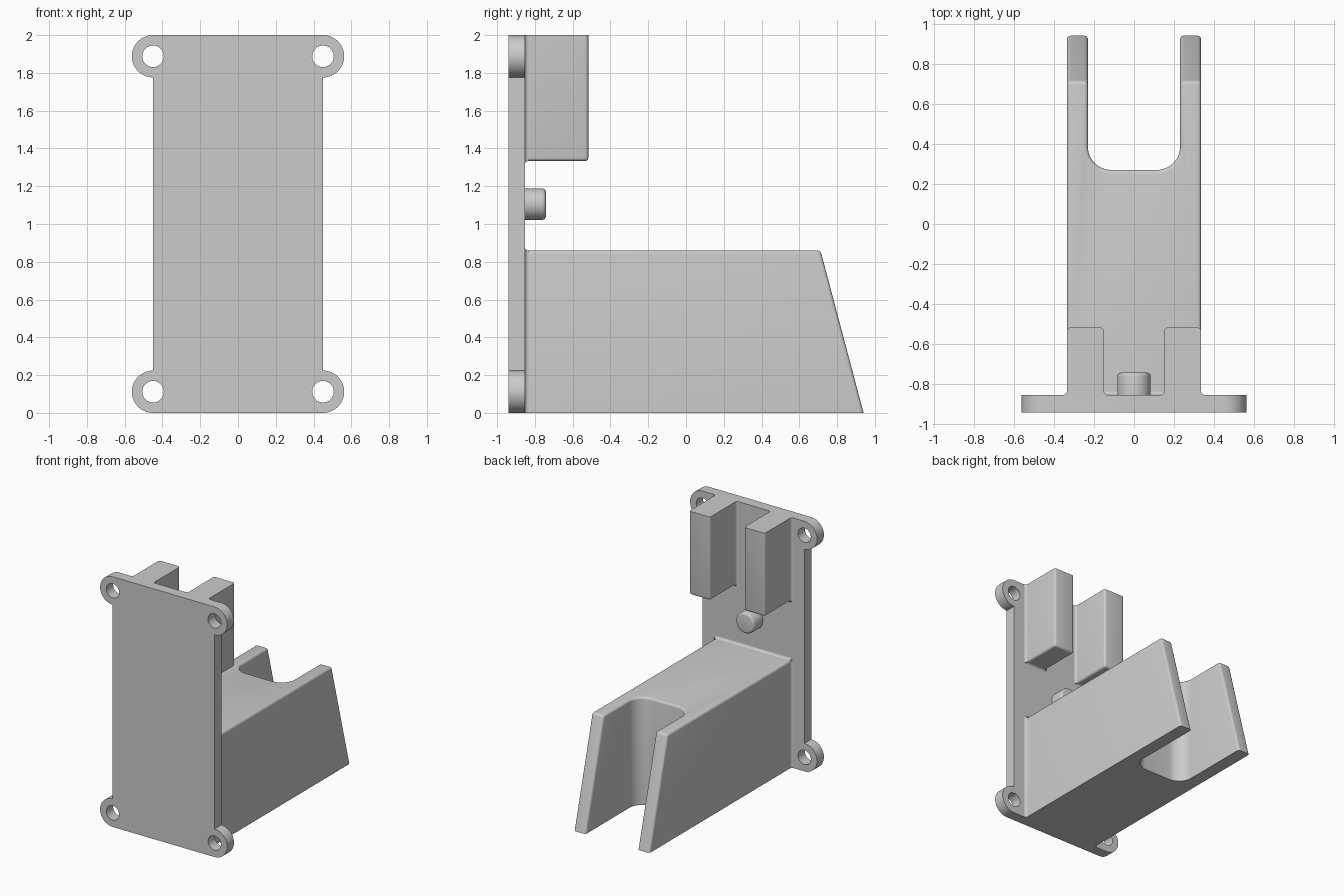
import bpy, bmesh
from math import pi, sin, cos
from mathutils import Matrix

cube = bpy.data.objects.get("Cube")
if cube:
    bpy.data.objects.remove(cube, do_unlink=True)

grey = bpy.data.materials.new("plain_grey")
grey.use_nodes = True
GREY = (0.6, 0.6, 0.6, 1)
grey.diffuse_color = GREY
grey.node_tree.nodes["Principled BSDF"].inputs["Base Color"].default_value = GREY

FRONT, BACK = -0.94, -0.853       # plate faces
HEIGHT, HALF = 2.0, 0.45          # plate height and half width
EAR, HOLE = 0.112, 0.057          # lug and screw hole radii
ARM_X, ARM_TOP = 0.335, 0.86
ROUND = 0.018


def arc(cx, cy, r, a0, a1, n):
    return [(cx + r * cos(a0 + (a1 - a0) * i / n), cy + r * sin(a0 + (a1 - a0) * i / n))
            for i in range(n + 1)]


def finish(obj):
    if not obj.data.materials:
        obj.data.materials.append(grey)
    bpy.ops.object.select_all(action='DESELECT')
    obj.select_set(True)
    bpy.context.view_layer.objects.active = obj
    if obj.type == 'CURVE':
        bpy.ops.object.convert(target='MESH')
    bpy.ops.object.shade_smooth_by_angle(angle=pi / 6)
    return bpy.context.view_layer.objects.active


def from_bmesh(name, bm):
    bmesh.ops.recalc_face_normals(bm, faces=bm.faces)
    mesh = bpy.data.meshes.new(name)
    bm.to_mesh(mesh)
    bm.free()
    obj = bpy.data.objects.new(name, mesh)
    bpy.context.collection.objects.link(obj)
    return finish(obj)


def prism(outline, z0, z1):
    """Extrude an x-y outline upward."""
    bm = bmesh.new()
    face = bm.faces.new([bm.verts.new((x, y, z0)) for x, y in outline])
    top = bmesh.ops.extrude_face_region(bm, geom=[face])["geom"]
    for v in top:
        if isinstance(v, bmesh.types.BMVert):
            v.co.z = z1
    bmesh.ops.recalc_face_normals(bm, faces=bm.faces)
    return bm


def round_edges(bm, flush_z):
    """Round sharp edges, but not on the plate or along the flush side faces."""
    def keep(e):
        a, b = (v.co for v in e.verts)
        on_plate = max(a.y, b.y) < BACK + 0.001
        on_flush = abs(a.z - flush_z) < 0.001 and abs(b.z - flush_z) < 0.001
        return e.calc_face_angle(0) > 0.5 and not on_plate and not on_flush
    bmesh.ops.bevel(bm, geom=[e for e in bm.edges if keep(e)], offset=ROUND,
                    segments=4, profile=0.5, affect='EDGES', clamp_overlap=True)


# Mounting plate: outline with four round lugs and screw holes
curve = bpy.data.curves.new("mounting_plate", 'CURVE')
curve.dimensions = '2D'
curve.fill_mode = 'BOTH'
curve.extrude = (BACK - FRONT) / 2


def add_loop(points):
    spline = curve.splines.new('POLY')
    spline.points.add(len(points) - 1)
    for p, (x, y) in zip(spline.points, points):
        p.co = (x, y, 0, 1)
    spline.use_cyclic_u = True


side = []
for z in (HEIGHT - EAR, EAR):
    side += arc(HALF, z, EAR, pi / 2, -pi / 2, 24)
add_loop(side + [(-x, z) for x, z in reversed(side)])
for sx in (-1, 1):
    for z in (EAR, HEIGHT - EAR):
        add_loop(arc(sx * HALF, z, HOLE, 0, 2 * pi, 32)[:-1])
plate = bpy.data.objects.new("mounting_plate", curve)
bpy.context.collection.objects.link(plate)
plate.matrix_world = Matrix.Translation((0, (FRONT + BACK) / 2, 0)) @ Matrix.Rotation(pi / 2, 4, 'X')
finish(plate)

# Forked arm: slotted outline with a sloping end
TIP, TOP_TIP, SLOT_X, SLOT_Y, SLOT_R = 0.94, 0.712, 0.23, 0.27, 0.115
slot = arc(SLOT_X - SLOT_R, SLOT_Y + SLOT_R, SLOT_R, 0, -pi / 2, 12)
half = [(ARM_X, BACK), (ARM_X, TIP), (SLOT_X, TIP)] + slot
bm = prism(half + [(-x, y) for x, y in reversed(half)], 0, ARM_TOP)
for v in bm.verts:
    if v.co.z > 0.5 and v.co.y > TIP - 0.01:
        v.co.y = TOP_TIP
round_edges(bm, 0)
from_bmesh("forked_arm", bm)

# Pair of upper guide blocks
BLOCK_IN, BLOCK_END, BLOCK_Z = 0.15, -0.517, 1.333
for name, s in (("left", 1), ("right", -1)):
    corners = [(BLOCK_IN, BACK), (ARM_X, BACK), (ARM_X, BLOCK_END), (BLOCK_IN, BLOCK_END)]
    bm = prism([(s * x, y) for x, y in corners], BLOCK_Z, HEIGHT)
    round_edges(bm, HEIGHT)
    from_bmesh(name + "_guide_block", bm)

# Locating peg
PEG_R, PEG_Z, PEG_END = 0.083, 1.105, -0.742
bm = prism(arc(0, 0, PEG_R, 0, 2 * pi, 40)[:-1], 0, PEG_END - BACK)
rim = [e for e in bm.edges if all(v.co.z > 0.01 for v in e.verts)]
bmesh.ops.bevel(bm, geom=rim, offset=ROUND, segments=4, profile=0.5, affect='EDGES')
bm.transform(Matrix.Translation((0, BACK, PEG_Z)) @ Matrix.Rotation(-pi / 2, 4, 'X'))
from_bmesh("locating_peg", bm)


# Small concave fillets where the parts meet the plate
def fillet(name, start, length, out, along):
    """out: direction away from the part wall; along: 'X' or 'Z' run."""
    r = ROUND
    profile = [(0, 0)] + arc(r, r, r, -pi / 2, -pi, 6)
    bm = bmesh.new()
    rings = []
    for t in (0, length):
        ring = []
        for u, w in profile:
            co = (out * u, w, t) if along == 'Z' else (t, w, out * u)
            ring.append(bm.verts.new([a + b for a, b in zip(start, co)]))
        rings.append(ring)
    n = len(profile)
    for i in range(n):
        j = (i + 1) % n
        bm.faces.new((rings[0][i], rings[0][j], rings[1][j], rings[1][i]))
    for ring in rings:
        bm.faces.new(ring)
    from_bmesh(name, bm)


fillet("arm_top_fillet", (-ARM_X, BACK, ARM_TOP), 2 * ARM_X, 1, 'X')
for name, s in (("left", 1), ("right", -1)):
    fillet(name + "_arm_fillet", (s * ARM_X, BACK, 0), ARM_TOP, s, 'Z')
    fillet(name + "_block_outer_fillet", (s * ARM_X, BACK, BLOCK_Z), HEIGHT - BLOCK_Z, s, 'Z')
    fillet(name + "_block_inner_fillet", (s * BLOCK_IN, BACK, BLOCK_Z), HEIGHT - BLOCK_Z, -s, 'Z')
    fillet(name + "_block_lower_fillet", (min(s * BLOCK_IN, s * ARM_X), BACK, BLOCK_Z),
           ARM_X - BLOCK_IN, -1, 'X')
